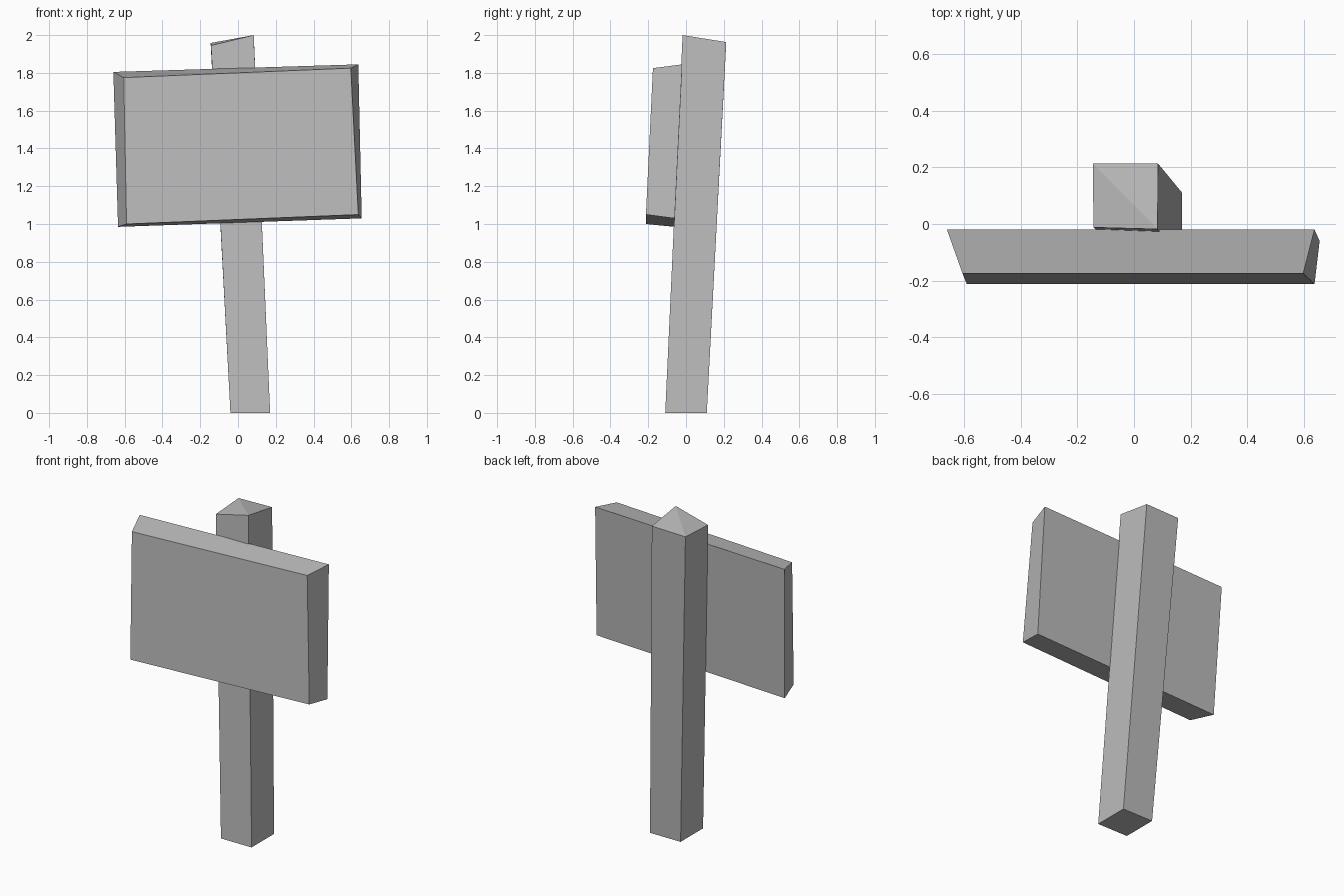
import bpy
import bmesh

cube = bpy.data.objects.get("Cube")
if cube:
    bpy.data.objects.remove(cube, do_unlink=True)

grey = bpy.data.materials.new("plain_grey")
grey.use_nodes = True
colour = (0.5, 0.5, 0.5, 1)
grey.diffuse_color = colour
grey.node_tree.nodes["Principled BSDF"].inputs["Base Color"].default_value = colour


def crooked_box(name, start, end):
    """Join two matching four-cornered loops into a closed flat-shaded box."""
    bm = bmesh.new()
    a = [bm.verts.new(p) for p in start]
    b = [bm.verts.new(p) for p in end]
    bm.faces.new(a)
    # The end is folded along the diagonal from its second to fourth corner
    bm.faces.new((b[0], b[1], b[3]))
    bm.faces.new((b[1], b[2], b[3]))
    for i in range(4):
        j = (i + 1) % 4
        bm.faces.new((a[i], a[j], b[j], b[i]))
    bmesh.ops.recalc_face_normals(bm, faces=bm.faces)
    mesh = bpy.data.meshes.new(name)
    bm.to_mesh(mesh)
    bm.free()
    mesh.materials.append(grey)
    obj = bpy.data.objects.new(name, mesh)
    bpy.context.collection.objects.link(obj)
    return obj


# Leaning post with an uneven sawn top
crooked_box(
    "post",
    [(-0.04, -0.11, 0), (0.17, -0.11, 0), (0.17, 0.11, 0), (-0.04, 0.11, 0)],
    [(-0.143, -0.012, 1.945), (0.083, -0.018, 2.0),
     (0.085, 0.213, 1.963), (-0.145, 0.213, 1.958)],
)

# Tilted board, wider at the back than at the front
crooked_box(
    "sign_board",
    [(-0.635, -0.06, 0.985), (0.655, -0.06, 1.03),
     (0.637, -0.02, 1.845), (-0.66, -0.02, 1.805)],
    [(-0.59, -0.212, 1.0), (0.637, -0.212, 1.05),
     (0.597, -0.175, 1.825), (-0.605, -0.175, 1.775)],
)
